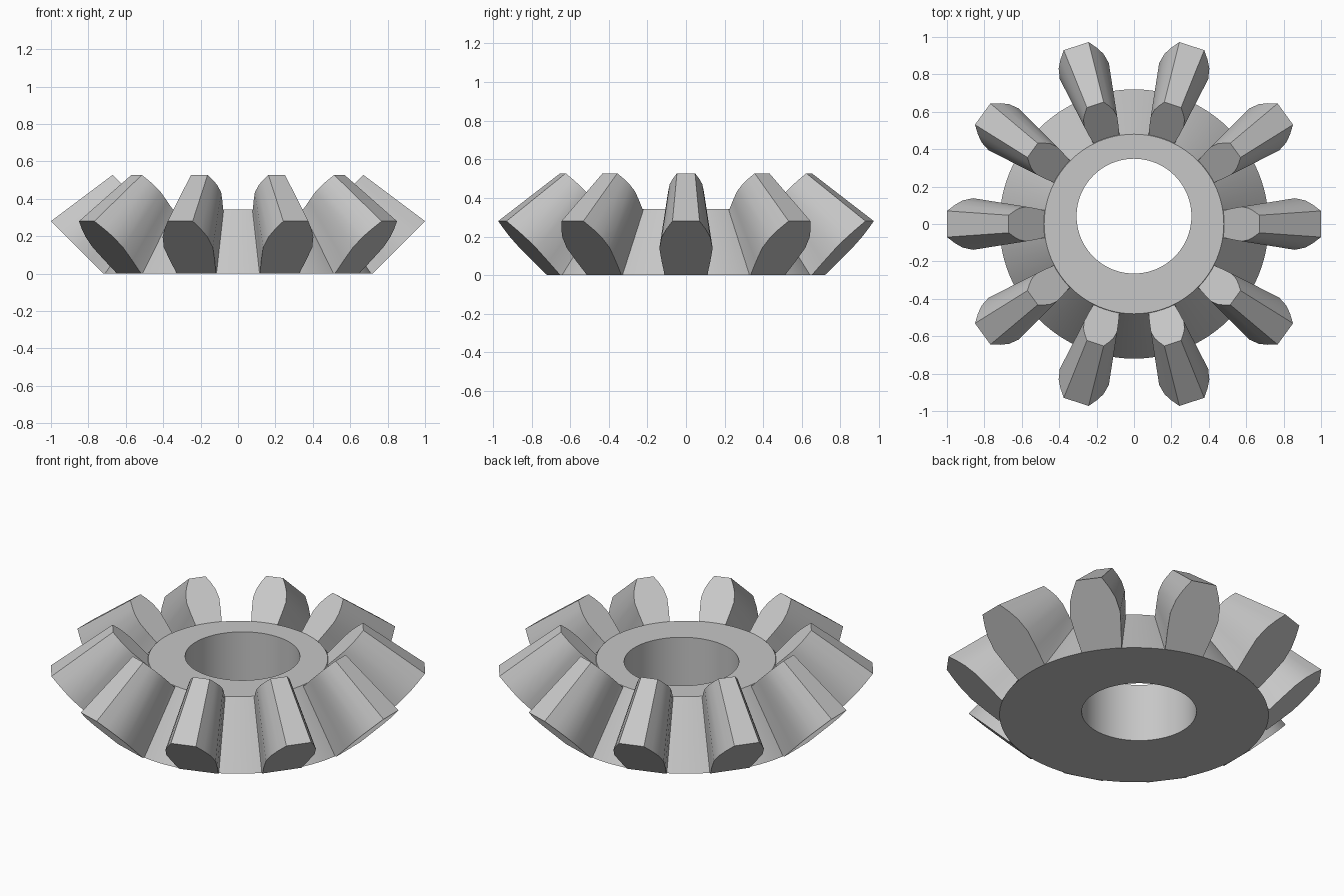
import bpy, bmesh
from math import sin, cos, pi, radians

cube = bpy.data.objects.get("Cube")
if cube:
    bpy.data.objects.remove(cube)

APEX = 1.03           # height of the cone tip that all tooth lines run to
SHRINK = 0.67         # scale of the inner tooth end relative to the outer end
ROOT, TIP, TIP_Z = 0.72, 1.0, 0.28
TEETH, SEGMENTS = 10, 96

grey = bpy.data.materials.new("light_grey")
grey.use_nodes = True
colour = (0.57, 0.57, 0.57, 1)
grey.diffuse_color = colour
grey.node_tree.nodes["Principled BSDF"].inputs["Base Color"].default_value = colour


def finish(bm, name):
    bmesh.ops.recalc_face_normals(bm, faces=bm.faces)
    mesh = bpy.data.meshes.new(name)
    bm.to_mesh(mesh)
    bm.free()
    mesh.materials.append(grey)
    obj = bpy.data.objects.new(name, mesh)
    bpy.context.collection.objects.link(obj)
    bpy.ops.object.select_all(action='DESELECT')
    obj.select_set(True)
    bpy.context.view_layer.objects.active = obj
    bpy.ops.object.shade_smooth_by_angle(angle=radians(25))
    return obj


def bridge(bm, a, b):
    for i in range(len(a)):
        j = (i + 1) % len(a)
        bm.faces.new((a[i], a[j], b[j], b[i]))


# Conical body with a slightly off-centre bore
bm = bmesh.new()
rings = []
for r, z, y in ((ROOT, 0, 0), (0.48, 0.343, 0), (0.307, 0.343, 0.042), (0.307, 0, 0.042)):
    angles = [2 * pi * i / SEGMENTS for i in range(SEGMENTS)]
    rings.append([bm.verts.new((r * cos(a), r * sin(a) + y, z)) for a in angles])
for k in range(4):
    bridge(bm, rings[k], rings[(k + 1) % 4])
finish(bm, "gear_body")

# Tooth section: half widths from root (0) to tip (1)
flank = ((0, 0.11), (0.25, 0.126), (0.5, 0.138), (0.7, 0.126), (0.85, 0.102), (1, 0.07))
half = [(0.64, 0.11, 0.01)]       # buried foot
half += [(ROOT + (TIP - ROOT) * t, w, TIP_Z * t) for t, w in flank]
outer = half + [(x, -y, z) for x, y, z in reversed(half)]
inner = [(x * SHRINK, y * SHRINK, APEX - (APEX - z) * SHRINK) for x, y, z in outer]
for i in (0, -1):                 # keep the inner foot below the top rim
    inner[i] = (inner[i][0], inner[i][1], 0.33)

# Teeth around the body
for n in range(TEETH):
    c, s = cos(2 * pi * n / TEETH), sin(2 * pi * n / TEETH)
    bm = bmesh.new()
    ends = [[bm.verts.new((x * c - y * s, x * s + y * c, z)) for x, y, z in end]
            for end in (outer, inner)]
    bridge(bm, *ends)
    for end in ends:
        bm.faces.new(end)
    finish(bm, f"tooth_{n + 1}")
